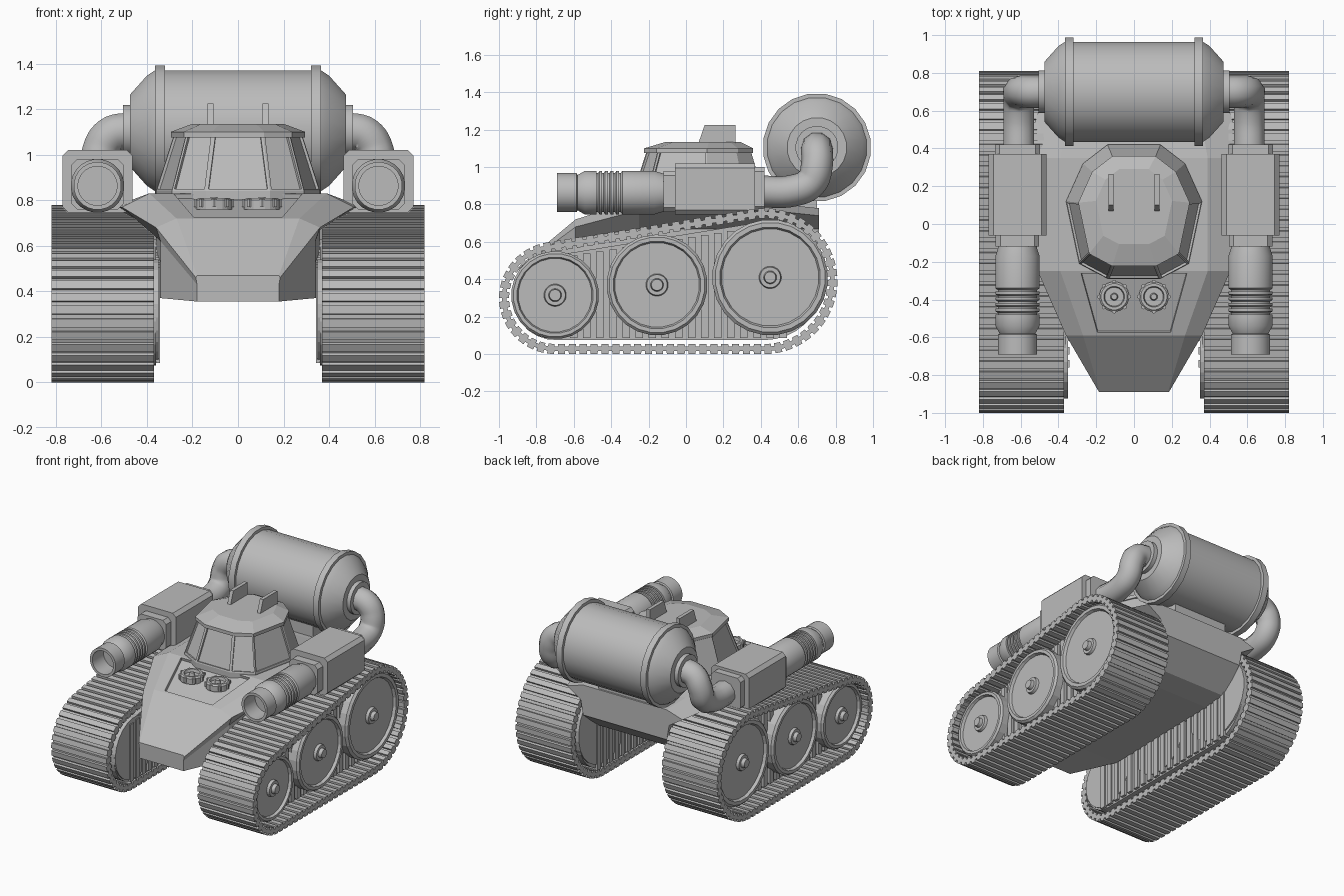
import bpy, bmesh, math
from math import sin, cos, pi
from mathutils import Vector

cube = bpy.data.objects.get("Cube")
if cube:
    bpy.data.objects.remove(cube)

grey = bpy.data.materials.new("plain_grey")
grey.use_nodes = True
COLOUR = (0.5, 0.5, 0.5, 1)
grey.diffuse_color = COLOUR
grey.node_tree.nodes["Principled BSDF"].inputs["Base Color"].default_value = COLOUR


def finish(name, bm, mirror=False, smooth=False):
    """Turn a bmesh into a named object, optionally mirrored across x."""
    bmesh.ops.recalc_face_normals(bm, faces=bm.faces)
    me = bpy.data.meshes.new(name)
    bm.to_mesh(me)
    bm.free()
    ob = bpy.data.objects.new(name, me)
    bpy.context.collection.objects.link(ob)
    me.materials.append(grey)
    if mirror:
        mod = ob.modifiers.new("Mirror", "MIRROR")
        mod.use_mirror_merge = False
    if smooth:
        bpy.ops.object.select_all(action="DESELECT")
        ob.select_set(True)
        bpy.context.view_layer.objects.active = ob
        bpy.ops.object.shade_smooth_by_angle(angle=math.radians(32))
    return ob


def loft(bm, rings, cap=True, loop=False):
    """Skin a list of equal-sized point rings."""
    vs = [[bm.verts.new(p) for p in r] for r in rings]
    pairs = list(zip(vs, vs[1:])) + ([(vs[-1], vs[0])] if loop else [])
    n = len(vs[0])
    for a, b in pairs:
        for i in range(n):
            j = (i + 1) % n
            bm.faces.new((a[i], a[j], b[j], b[i]))
    if cap and not loop:
        bm.faces.new(vs[0])
        bm.faces.new(vs[-1])
    return vs


def revolve(bm, profile, centre, axis, n=20):
    """Profile of (distance along axis, radius), axis is 0, 1 or 2."""
    rings = []
    for d, r in profile:
        ring = []
        for k in range(n):
            a = 2 * pi * (k + 0.5) / n
            p = Vector(centre)
            p[axis] += d
            p[(axis + 1) % 3] += r * cos(a)
            p[(axis + 2) % 3] += r * sin(a)
            ring.append(p)
        rings.append(ring)
    loft(bm, rings)


def prism(bm, outline, x0, x1):
    """Extrude a (y, z) outline along x."""
    loft(bm, [[(x, y, z) for y, z in outline] for x in (x0, x1)])


def box(bm, x0, x1, y0, y1, z0, z1):
    prism(bm, [(y0, z0), (y1, z0), (y1, z1), (y0, z1)], x0, x1)


# Track path: a loop round a small front and a large rear circle
FRONT, REAR = (-0.70, 0.30, 0.30), (0.42, 0.39, 0.39)
dy, dz = REAR[0] - FRONT[0], REAR[1] - FRONT[1]
TOP = math.atan2(dz, dy) + math.acos((FRONT[2] - REAR[2]) / math.hypot(dy, dz))
ARC_R = REAR[2] * (TOP + pi / 2)
ARC_F = FRONT[2] * (1.5 * pi - TOP)
LENGTH = ARC_R + ARC_F + 2 * dy


def on_circle(c, a, inset):
    return Vector((c[0] + (c[2] - inset) * cos(a), c[1] + (c[2] - inset) * sin(a)))


def track_point(s, inset):
    s %= LENGTH
    if s < ARC_R:
        return on_circle(REAR, s / REAR[2] - pi / 2, inset)
    s -= ARC_R
    if s < dy:
        return on_circle(REAR, TOP, inset).lerp(on_circle(FRONT, TOP, inset), s / dy)
    s -= dy
    if s < ARC_F:
        return on_circle(FRONT, TOP + s / FRONT[2], inset)
    s -= ARC_F
    return on_circle(FRONT, -pi / 2, inset).lerp(on_circle(REAR, -pi / 2, inset), s / dy)


# Toothed belts
PADS = 76
outer, inner = [], []
for k in range(PADS):
    for f, o, i in ((0, 0.016, 0.04), (0.02, 0, 0.054), (0.66, 0, 0.054), (0.68, 0.016, 0.04)):
        s = (k + f) * LENGTH / PADS
        outer.append(track_point(s, o))
        inner.append(track_point(s, i))
bm = bmesh.new()
loft(bm, [[(x, *p) for p in line] for x, line in
          ((0.37, outer), (0.82, outer), (0.82, inner), (0.37, inner))], loop=True)
finish("track_belt", bm, mirror=True)

# Track core with upright slats
bm = bmesh.new()
prism(bm, [track_point(k * LENGTH / 60, 0.075) for k in range(60)], 0.36, 0.70)
for k in range(19):
    y = -0.76 + k * 0.07
    t = (y - FRONT[0]) / dy
    z = 0.515 + 0.175 * t
    box(bm, 0.342, 0.72, y, y + 0.04, 0.085, min(z, 0.69))
finish("track_core", bm, mirror=True)

# Road wheels with rim, dish and hub
for name, y, z, r in (("front_wheel", -0.70, 0.315, 0.235),
                      ("middle_wheel", -0.155, 0.37, 0.27),
                      ("rear_wheel", 0.45, 0.41, 0.31)):
    bm = bmesh.new()
    revolve(bm, [(0.35, r * 0.96), (0.66, r * 0.96), (0.66, r), (0.77, r), (0.785, r * 0.95),
                 (0.785, r * 0.87), (0.765, r * 0.84), (0.765, 0.06), (0.785, 0.055),
                 (0.785, 0.035), (0.81, 0.03)], (0, y, z), 0, 24)
    finish(name, bm, mirror=True)

# Hull lofted along y: top, fender edge, fender underside, bottom
sections = [
    (-0.89, (0.18, 0.47), (0.185, 0.46), (0.18, 0.43), (0.18, 0.355)),
    (-0.59, (0.27, 0.72), (0.36, 0.68), (0.34, 0.62), (0.34, 0.37)),
    (-0.25, (0.39, 0.83), (0.51, 0.77), (0.36, 0.67), (0.36, 0.38)),
    (0.35, (0.39, 0.83), (0.55, 0.77), (0.36, 0.67), (0.36, 0.39)),
    (0.52, (0.36, 0.80), (0.53, 0.76), (0.36, 0.67), (0.36, 0.41)),
    (0.71, (0.34, 0.78), (0.47, 0.74), (0.36, 0.67), (0.34, 0.56)),
]
bm = bmesh.new()
rings = loft(bm, [[(x, y, z) for x, z in pts] + [(-x, y, z) for x, z in reversed(pts)]
                  for y, *pts in sections])
deck = next(f for f in bm.faces if {rings[1][0], rings[1][-1], rings[2][0]} <= set(f.verts))
bmesh.ops.recalc_face_normals(bm, faces=bm.faces)
bmesh.ops.inset_region(bm, faces=[deck], thickness=0.02)
for v in deck.verts:
    v.co.x *= 0.75
bmesh.ops.inset_region(bm, faces=[deck], thickness=0.003, depth=-0.02)
finish("hull", bm)

# Deck valves
bm = bmesh.new()
for x in (-0.105, 0.105):
    c = (x, -0.385, 0.77)
    revolve(bm, [(-0.01, 0.08), (0.03, 0.08), (0.04, 0.07), (0.04, 0.055), (0.02, 0.05),
                 (0.02, 0.02), (0.045, 0.015)], c, 2, 20)
    for k in range(8):
        a = k * pi / 4
        revolve(bm, [(0, 0.012), (0.035, 0.012)],
                (x + 0.078 * cos(a), c[1] + 0.078 * sin(a), c[2]), 2, 6)
finish("deck_valves", bm)

# Cabin with recessed windows and an overhanging roof
half = [(0.14, -0.29), (0.29, -0.21), (0.36, 0.12), (0.27, 0.32), (0.14, 0.42)]
plan = half + [(-x, y) for x, y in reversed(half)]


def cabin_ring(z, s, dy=0):
    return [(x * s, 0.08 + dy + (y - 0.08) * s, z) for x, y in plan]


bm = bmesh.new()
loft(bm, [cabin_ring(0.80, 1), cabin_ring(0.84, 1), cabin_ring(1.09, 0.78)])
bmesh.ops.recalc_face_normals(bm, faces=bm.faces)
panes = [f for f in bm.faces
         if 0.9 < f.calc_center_median().z < 1.0 and f.calc_center_median().y < 0.07]
bmesh.ops.inset_individual(bm, faces=panes, thickness=0.014)
bmesh.ops.inset_individual(bm, faces=panes, thickness=0.002, depth=-0.012)
finish("cabin", bm)

bm = bmesh.new()
loft(bm, [cabin_ring(1.075, 0.82), cabin_ring(1.10, 0.82), cabin_ring(1.135, 0.56, 0.02)])
finish("cabin_roof", bm)

# Roof fins
bm = bmesh.new()
prism(bm, [(0.06, 1.11), (0.10, 1.225), (0.265, 1.225), (0.265, 1.11)], 0.108, 0.134)
finish("roof_fin", bm, mirror=True)

# Rear tank with bands and end flanges
side = [(0.32, 0.268), (0.32, 0.29), (0.365, 0.29), (0.365, 0.268), (0.40, 0.245),
        (0.475, 0.16), (0.475, 0.115), (0.505, 0.115), (0.505, 0.08)]
bm = bmesh.new()
revolve(bm, [(-x, r) for x, r in reversed(side)] + side, (0, 0.70, 1.105), 0, 20)
finish("tank", bm, smooth=True)

bm = bmesh.new()
box(bm, -0.22, 0.22, 0.56, 0.70, 0.74, 0.90)
finish("tank_mount", bm)

# Feed pipes from tank to guns
curve = bpy.data.curves.new("feed_pipes", "CURVE")
curve.dimensions = "3D"
curve.bevel_depth = 0.085
curve.bevel_resolution = 3
curve.resolution_u = 6
path = [(0.48, 0.70, 1.105), (0.56, 0.70, 1.085), (0.605, 0.70, 1.01),
        (0.61, 0.67, 0.92), (0.61, 0.58, 0.875), (0.61, 0.38, 0.87)]
for side_sign in (-1, 1):
    sp = curve.splines.new("BEZIER")
    sp.bezier_points.add(len(path) - 1)
    for bp, (x, y, z) in zip(sp.bezier_points, path):
        bp.co = (x * side_sign, y, z)
        bp.handle_left_type = bp.handle_right_type = "AUTO"
curve.materials.append(grey)
bpy.context.collection.objects.link(bpy.data.objects.new("feed_pipes", curve))


# Gun housings: chamfered blocks with smaller ends
def chamfered(y, w, z0, z1, c=0.025):
    x = 0.617
    right = [(x + w - c, z0), (x + w, z0 + c), (x + w, z1 - c), (x + w - c, z1)]
    return [(px, y, pz) for px, pz in right + [(2 * x - a, b) for a, b in reversed(right)]]


bm = bmesh.new()
loft(bm, [chamfered(-0.12, 0.115, 0.76, 0.98), chamfered(-0.06, 0.115, 0.76, 0.98),
          chamfered(-0.06, 0.153, 0.745, 1.02), chamfered(0.37, 0.153, 0.745, 1.02),
          chamfered(0.37, 0.12, 0.765, 1.0), chamfered(0.42, 0.12, 0.765, 1.0)])
finish("gun_housing", bm, mirror=True)

# Gun barrels with cooling ribs and a hollow muzzle
profile = [(-0.06, 0.095), (-0.13, 0.105), (-0.17, 0.118), (-0.34, 0.118)]
for k in range(5):
    y = -0.35 - k * 0.03
    profile += [(y, 0.105), (y - 0.008, 0.105), (y - 0.008, 0.118), (y - 0.022, 0.118)]
profile += [(-0.54, 0.118), (-0.58, 0.095), (-0.585, 0.105), (-0.69, 0.105),
            (-0.69, 0.086), (-0.56, 0.086)]
bm = bmesh.new()
revolve(bm, profile, (0.617, 0, 0.863), 1, 24)
finish("gun_barrel", bm, mirror=True, smooth=True)
